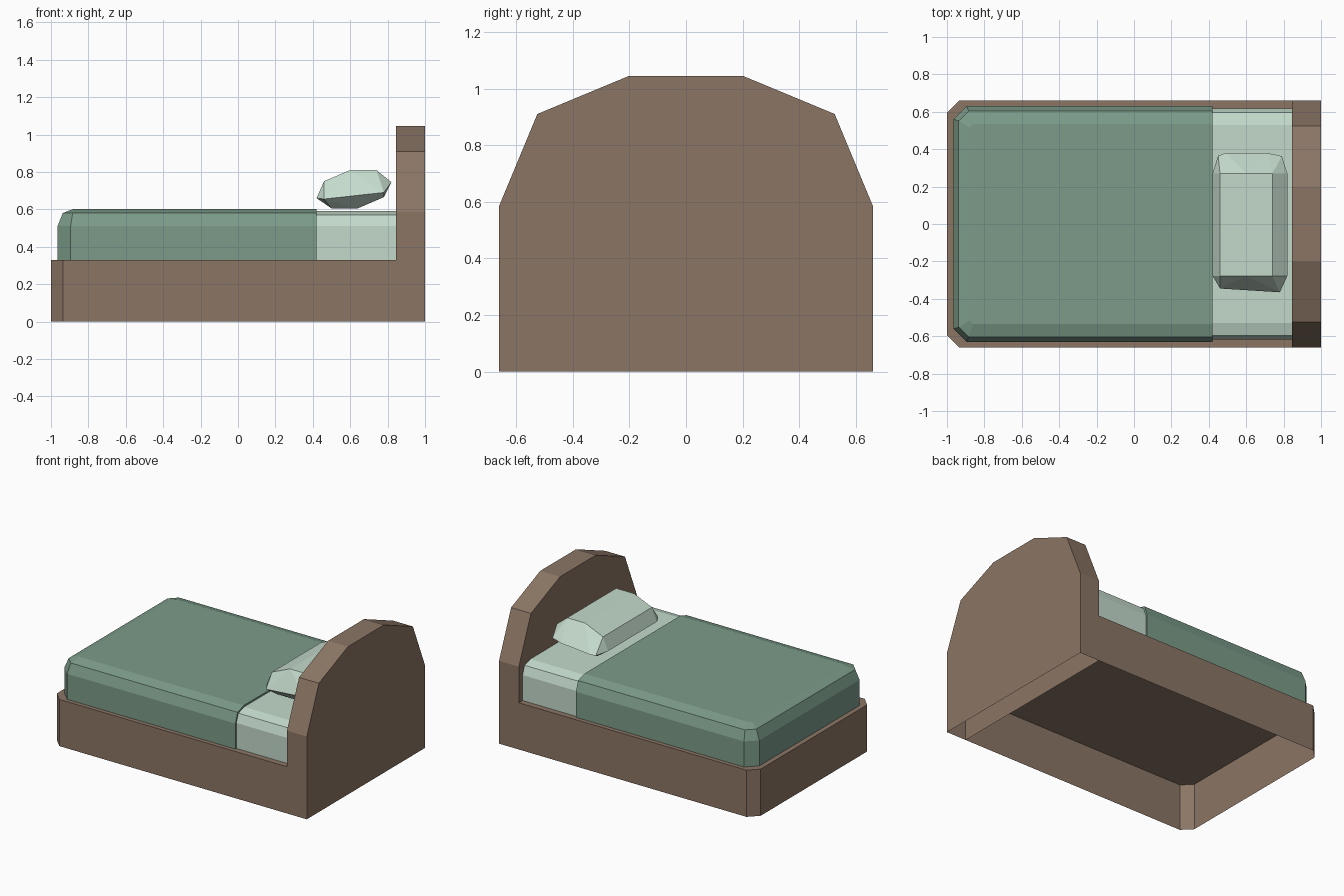
import bpy, bmesh

if "Cube" in bpy.data.objects:
    bpy.data.objects.remove(bpy.data.objects["Cube"])


def material(name, rgb):
    m = bpy.data.materials.new(name)
    m.diffuse_color = (*rgb, 1)
    m.use_nodes = True
    m.node_tree.nodes["Principled BSDF"].inputs["Base Color"].default_value = m.diffuse_color
    return m


WOOD = material("wood", (0.26, 0.18, 0.13))
GREEN = material("blanket_green", (0.20, 0.33, 0.25))
PALE = material("pale_linen", (0.55, 0.70, 0.60))


def finish(name, bm, mat):
    bmesh.ops.recalc_face_normals(bm, faces=bm.faces)
    me = bpy.data.meshes.new(name)
    bm.to_mesh(me)
    bm.free()
    me.materials.append(mat)
    ob = bpy.data.objects.new(name, me)
    bpy.context.collection.objects.link(ob)
    return ob


def loft(name, rings, mat, closed=True, cap_start=False, cap_end=False):
    """Skin matching rings of points, optionally closing either end."""
    bm = bmesh.new()
    vs = [[bm.verts.new(p) for p in ring] for ring in rings]
    n = len(rings[0])
    for a, b in zip(vs, vs[1:]):
        for i in range(n if closed else n - 1):
            j = (i + 1) % n
            bm.faces.new((a[i], a[j], b[j], b[i]))
    if cap_start:
        bm.faces.new(vs[0])
    if cap_end:
        bm.faces.new(vs[-1])
    return finish(name, bm, mat)


def plan(x0, x1, w, c, z):
    """Bed outline with its two foot corners cut off."""
    return [(x1, -w, z), (x0 + c, -w, z), (x0, c - w, z),
            (x0, w - c, z), (x0 + c, w, z), (x1, w, z)]


def mirrored(half):
    return half + [(-y, z) for y, z in reversed(half)]


# Headboard: faceted arch, open underneath
arch = mirrored([(0.66, 0), (0.66, 0.585), (0.525, 0.91), (0.2, 1.045)])
loft("headboard", [[(x, y, z) for y, z in arch] for x in (0.845, 1.0)],
     WOOD, closed=False, cap_start=True, cap_end=True)

# Bed frame: thin shell, open underneath and against the headboard
loft("bed_frame", [plan(-1, 0.845, 0.66, 0.065, z) for z in (0, 0.33)],
     WOOD, closed=False, cap_end=True)

# Mattress: exposed strip beside the headboard
section = mirrored([(0.618, 0.33), (0.618, 0.51), (0.595, 0.57), (0.53, 0.59)])
loft("mattress", [[(x, y, z) for y, z in section] for x in (0.42, 0.845)],
     PALE, closed=False)

# Blanket: rounded off in two bevels toward the top
layers = [(-0.965, 0.63, 0.07, 0.33), (-0.965, 0.63, 0.07, 0.51),
          (-0.937, 0.605, 0.053, 0.58), (-0.88, 0.535, 0.02, 0.602)]
loft("blanket", [plan(x, 0.42, w, c, z) for x, w, c, z in layers],
     GREEN, cap_end=True)

# Pillow: tilted octagonal body pinched to an edge at both ends
body = [(0.42, 0.66), (0.46, 0.75), (0.60, 0.81), (0.74, 0.81),
        (0.82, 0.745), (0.78, 0.665), (0.64, 0.605), (0.50, 0.605)]
tips = [(0.46, -0.345, 0.655), (0.78, -0.365, 0.69), (0.45, 0.365, 0.655),
        (0.49, 0.38, 0.66), (0.71, 0.38, 0.68), (0.79, 0.363, 0.69)]
bm = bmesh.new()
for p in [(x, y, z) for y in (-0.277, 0.27) for x, z in body] + tips:
    bm.verts.new(p)
bmesh.ops.convex_hull(bm, input=bm.verts)
bmesh.ops.dissolve_limit(bm, angle_limit=0.02, verts=bm.verts, edges=bm.edges)
finish("pillow", bm, PALE)
